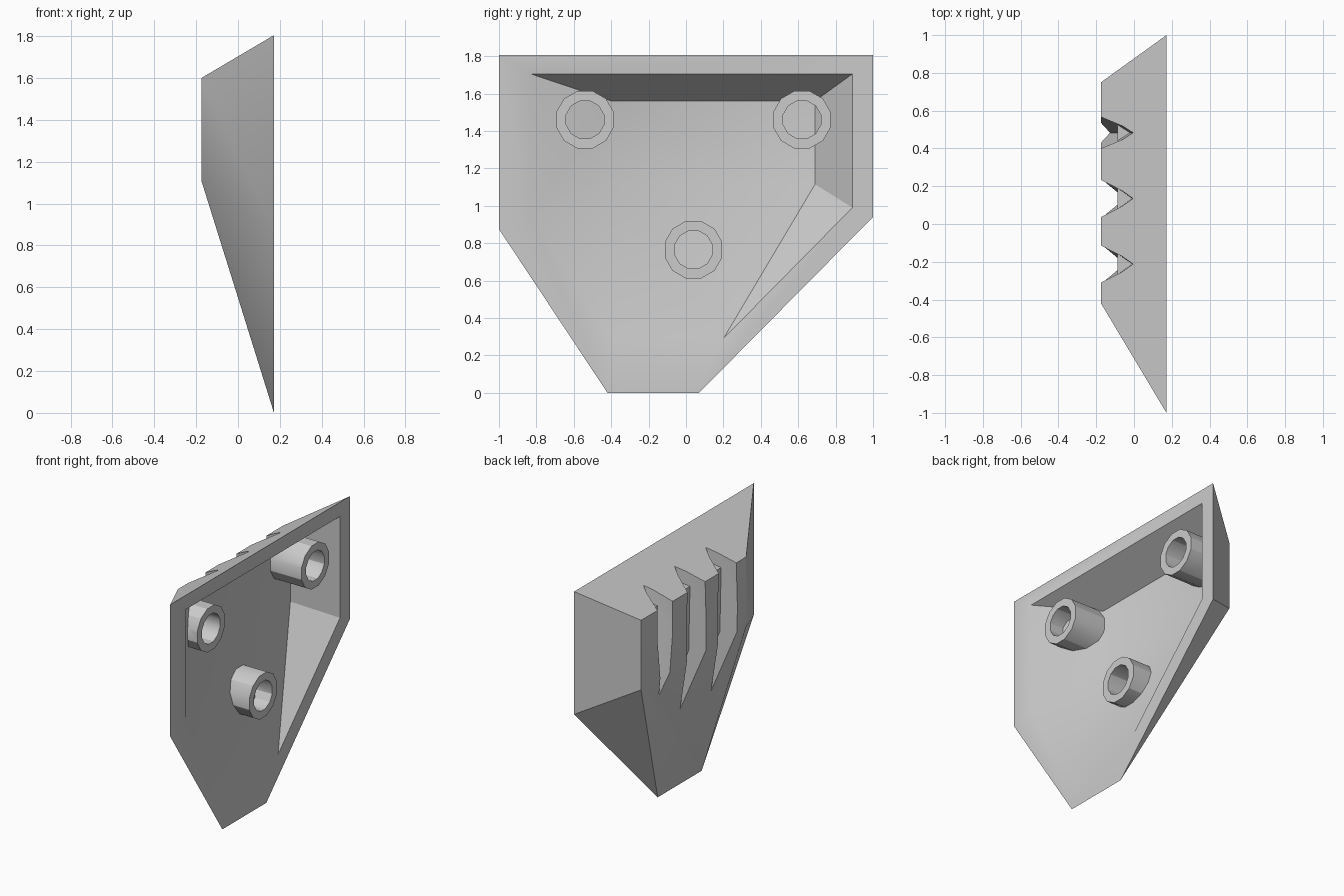
import bpy, bmesh, math
from mathutils import Matrix

cube = bpy.data.objects.get("Cube")
if cube:
    bpy.data.objects.remove(cube, do_unlink=True)

grey = bpy.data.materials.new("light_grey")
grey.use_nodes = True
COLOUR = (0.6, 0.6, 0.6, 1)
grey.diffuse_color = COLOUR
grey.node_tree.nodes["Principled BSDF"].inputs["Base Color"].default_value = COLOUR


def make_object(name, bm):
    bmesh.ops.recalc_face_normals(bm, faces=bm.faces)
    mesh = bpy.data.meshes.new(name)
    bm.to_mesh(mesh)
    bm.free()
    mesh.materials.append(grey)
    ob = bpy.data.objects.new(name, mesh)
    bpy.context.collection.objects.link(ob)
    return ob


def hull(name, *rings):
    """Convex solid through rings, each given as (x, [(y, z), ...])."""
    bm = bmesh.new()
    for x, ring in rings:
        for y, z in ring:
            bm.verts.new((x, y, z))
    bmesh.ops.convex_hull(bm, input=bm.verts)
    bmesh.ops.dissolve_limit(bm, angle_limit=0.01, verts=bm.verts, edges=bm.edges)
    return make_object(name, bm)


def cut(ob, other, operation):
    mod = ob.modifiers.new("cut", 'BOOLEAN')
    mod.operation, mod.object, mod.solver = operation, other, 'EXACT'
    bpy.ops.object.select_all(action='DESELECT')
    bpy.context.view_layer.objects.active = ob
    ob.select_set(True)
    bpy.ops.object.modifier_apply(modifier=mod.name)


def smooth(ob):
    bpy.ops.object.select_all(action='DESELECT')
    bpy.context.view_layer.objects.active = ob
    ob.select_set(True)
    bpy.ops.object.shade_smooth_by_angle(angle=math.radians(30))


# Outlines: open rim, back face, cavity mouth and cavity floor
RIM = [(-1, 1.805), (1, 1.805), (1, .94), (.07, 0), (-.42, 0), (-1, .875)]
BACK = [(-.42, 1.6), (.75, 1.6), (.75, 1.11), (-.42, 1.11)]
MOUTH = [(-.83, 1.705), (.89, 1.705), (.89, .99), (.2, .29), (-.4, .29), (-.83, .94)]
FLOOR = [(-.4, 1.56), (.69, 1.56), (.69, 1.115), (-.4, 1.115)]
FRONT = .172

shell = hull("shell", (FRONT, RIM), (-.175, BACK))
cavity = hull("cavity_cutter", (.3, MOUTH), (FRONT, MOUTH), (-.075, FLOOR))
liner = hull("liner_helper", (.168, MOUTH), (.16, MOUTH), (-.087, FLOOR))

# V grooves down the back, closed on the inside by the cavity liner
for y, tip_x, tip_z in ((.483, -.127, .955), (.135, -.048, .7), (-.212, -.048, .7)):
    half = .086
    bm = bmesh.new()
    lower = tip_z - 0.2
    slope = (tip_x + .005) / (1.7 - tip_z)
    for z, apex in ((1.9, -.005 - slope * .2), (lower, tip_x + slope * .2)):
        for grow in (0, 1):
            if grow:
                # Extend the V outward past the back face
                x, w = -.4, half * (apex + .4) / (apex + .175)if apex > -.1 else half * 2
                bm.verts.new((x, y - w, z))
                bm.verts.new((x, y + w, z))
            else:
                bm.verts.new((apex, y, z))
    bmesh.ops.convex_hull(bm, input=bm.verts)
    groove = make_object("groove_cutter", bm)
    cut(shell, groove, 'DIFFERENCE')
    bpy.data.objects.remove(groove, do_unlink=True)

cut(shell, liner, 'UNION')
cut(shell, cavity, 'DIFFERENCE')
smooth(shell)


# Hollow pegs standing on the cavity surface
def rod(name, radius, length, y, z):
    bm = bmesh.new()
    place = Matrix.Translation((0, y, z)) @ Matrix.Rotation(math.pi / 2, 4, 'Y') \
        @ Matrix.Rotation(math.pi / 12, 4, 'Z')
    bmesh.ops.create_cone(bm, cap_ends=True, segments=12, radius1=radius,
                          radius2=radius, depth=length, matrix=place)
    return make_object(name, bm)


for name, y, z in (("peg_upper_front", -.54, 1.46),
                   ("peg_upper_rear", .62, 1.46),
                   ("peg_lower", .04, .765)):
    peg = rod(name, .159, .6, y, z)
    bore = rod("bore_cutter", .104, .8, y, z)
    cut(peg, bore, 'DIFFERENCE')
    cut(peg, liner, 'INTERSECT')
    bpy.data.objects.remove(bore, do_unlink=True)
    smooth(peg)

for helper in (cavity, liner):
    bpy.data.objects.remove(helper, do_unlink=True)
